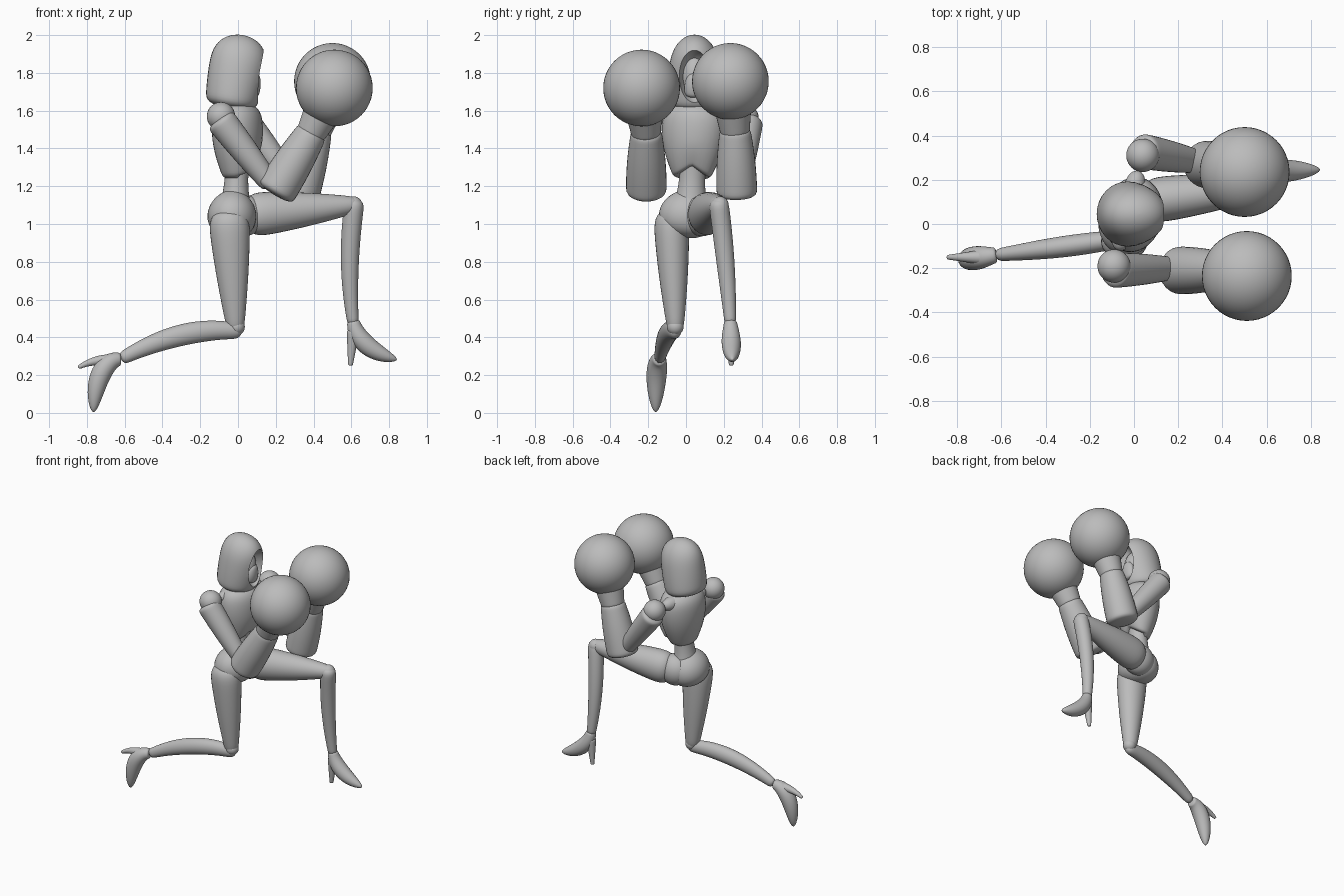
import bpy, bmesh, math
from mathutils import Vector

if "Cube" in bpy.data.objects:
    bpy.data.objects.remove(bpy.data.objects["Cube"], do_unlink=True)

shade = (.5, .5, .5, 1)
grey = bpy.data.materials.new("plain grey")
grey.use_nodes = True
grey.diffuse_color = shade
grey.node_tree.nodes["Principled BSDF"].inputs["Base Color"].default_value = shade


def finish(obj):
    """Give the part its colour and smooth shading."""
    obj.data.materials.clear()
    obj.data.materials.append(grey)
    bpy.ops.object.select_all(action='DESELECT')
    obj.select_set(True)
    bpy.context.view_layer.objects.active = obj
    bpy.ops.object.shade_smooth_by_angle(angle=math.radians(40))
    return obj


def limb(name, start, end, first, last, bulge=0, via=None, width=(1, 1), blunt=(8, 8),
         side=(0, 1, 0), rings=28, sides=32):
    """Tapered form along a straight or bent path. The radius runs from first to
    last and swells by bulge halfway; width and blunt are given for both ends."""
    a, c = Vector(start), Vector(end)
    b = Vector(via) if via else (a + c) / 2
    bm = bmesh.new()
    loops = []
    for i in range(rings + 1):
        t = (1 - math.cos(math.pi * i / rings)) / 2
        centre = a.lerp(b, t).lerp(b.lerp(c, t), t)
        along = (b - a).lerp(c - b, t).normalized()
        u = Vector(side)
        u = (u - along * u.dot(along)).normalized()
        v = along.cross(u)
        cap = math.sqrt(max(0, 1 - abs(2 * t - 1) ** blunt[t > .5]))
        r = max(.002, cap * (first + (last - first) * t + bulge * math.sin(math.pi * t)))
        wide = r * (width[0] + (width[1] - width[0]) * t)
        angles = [math.tau * k / sides for k in range(sides)]
        loops.append([bm.verts.new(centre + u * wide * math.cos(q) + v * r * math.sin(q))
                      for q in angles])
    for low, high in zip(loops, loops[1:]):
        for k in range(sides):
            n = (k + 1) % sides
            bm.faces.new((low[k], low[n], high[n], high[k]))
    bm.faces.new(loops[0][::-1])
    bm.faces.new(loops[-1])
    bmesh.ops.recalc_face_normals(bm, faces=bm.faces)
    mesh = bpy.data.meshes.new(name)
    bm.to_mesh(mesh)
    bm.free()
    obj = bpy.data.objects.new(name, mesh)
    bpy.context.collection.objects.link(obj)
    return finish(obj)


def ball(name, centre, radius, stretch=(1, 1, 1)):
    bpy.ops.mesh.primitive_uv_sphere_add(segments=48, ring_count=24, radius=radius, location=centre)
    obj = bpy.context.object
    obj.name = name
    obj.scale = stretch
    bpy.ops.object.transform_apply(location=False, rotation=False, scale=True)
    return finish(obj)


# Hood, leaning forward and hollowed at the front by an egg-shaped cutter
hood = limb("hood", (-.04, .045, 1.61), (.025, .045, 2), .135, .14, bulge=.012,
            width=(1.1, .75), blunt=(12, 3.5))
cutter = ball("hood_opening_cutter", (.2, .045, 1.775), .155, (1.15, .6, 1))
cutter.hide_render = True
opening = hood.modifiers.new("opening", 'BOOLEAN')
opening.operation = 'DIFFERENCE'
opening.object = cutter
bpy.context.view_layer.objects.active = hood
bpy.ops.object.modifier_apply(modifier=opening.name)
bpy.data.objects.remove(cutter, do_unlink=True)
finish(hood)

# Face with a mask over nose and mouth
ball("face", (.02, .045, 1.78), .12, (.7, .6, 1))
limb("face_mask", (.07, .045, 1.67), (.095, .045, 1.8), .035, .02, bulge=.01, width=(1.4, 1.4))
limb("neck", (-.01, .045, 1.55), (0, .045, 1.7), .055, .05, blunt=(30, 30))

# Ribcage: its lower rim rises to a point at the front centre
ribcage = limb("ribcage", (0, .03, 1.235), (-.005, .05, 1.65), .075, .12, bulge=.033,
               width=(1.25, 1.3), blunt=(30, 6), side=(.2, 1, 0))
for vertex in ribcage.data.vertices:
    p = vertex.co
    if p.x > 0:
        near_rim = max(0, 1 - (p.z - 1.235) / .2)
        near_centre = max(0, 1 - abs(p.y - .03) / .1)
        p.z += .07 * near_rim * near_centre
limb("collar", (-.07, -.12, 1.57), (.02, .24, 1.57), .04, .04, bulge=.015, side=(1, 0, 0))

# Waist and hips
limb("abdomen", (0, .04, 1.4), (-.02, .02, 1), .07, .11, bulge=-.025, width=(1.1, 1.1), blunt=(30, 30))
limb("pelvis", (-.01, .03, 1.185), (-.05, -.015, .93), .06, .095, bulge=.05,
     width=(1.15, 1.15), blunt=(4, 5))
ball("left_hip", (.03, .085, 1.045), .11, (1, .87, 1))

# Right leg, kneeling with the shin trailing behind
right_ankle = (-.62, -.14, .285)
limb("right_thigh", (-.05, -.08, 1.08), (-.012, -.055, .425), .115, .043, bulge=.008,
     width=(.85, .95), blunt=(8, 20))
ball("right_knee", (-.008, -.057, .455), .044)
limb("right_shin", (.02, -.055, .43), right_ankle, .04, .033, bulge=.02,
     via=(-.28, -.1, .47), width=(.85, .85), blunt=(20, 50))
limb("right_foot", right_ankle, (-.765, -.16, .005), .033, .03, bulge=.022,
     via=(-.75, -.16, .28), blunt=(50, 5))
limb("right_heel", (-.65, -.15, .27), (-.845, -.15, .24), .038, .01, via=(-.75, -.15, .295), blunt=(20, 50))

# Left leg, raised with the foot planted
left_ankle = (.61, .235, .47)
limb("left_thigh", (.03, .1, 1.045), (.655, .18, 1.105), .125, .038, bulge=.01,
     width=(.87, 1), blunt=(8, 14))
ball("left_knee", (.612, .18, 1.1), .046)
limb("left_shin", (.62, .17, 1.135), left_ankle, .053, .03, bulge=.006, via=(.57, .215, .8), blunt=(20, 50))
limb("left_foot", (.61, .235, .49), (.84, .245, .282), .032, .025, bulge=.022,
     via=(.63, .24, .34), blunt=(50, 5))
limb("left_heel", (.61, .235, .44), (.595, .24, .25), .035, .012, blunt=(20, 50))

# Arms: shoulder ball, tapered upper arm, flared forearm, cuff and round glove
arms = {
    "right": ((-.09, -.19, 1.57), (.18, -.2, 1.2), (.19, -.21, 1.155), (.4, -.21, 1.5), (.51, -.235, 1.72)),
    "left": ((.04, .31, 1.56), (.3, .28, 1.2), (.32, .27, 1.14), (.42, .26, 1.51), (.5, .235, 1.755)),
}
for arm, (shoulder, bend, elbow, wrist, fist) in arms.items():
    ball(arm + "_shoulder", shoulder, .075)
    outer = Vector(shoulder) + Vector((-.01, .02 if arm == "left" else -.02, -.01))
    limb(arm + "_upper_arm", outer, bend, .08, .05, bulge=.005, blunt=(30, 20))
    limb(arm + "_forearm", elbow, wrist, .108, .08, bulge=.008, blunt=(20, 24))
    limb(arm + "_cuff", Vector(wrist).lerp(Vector(elbow), .1), fist, .076, .12, blunt=(30, 30))
    ball(arm + "_glove", fist, .203)
